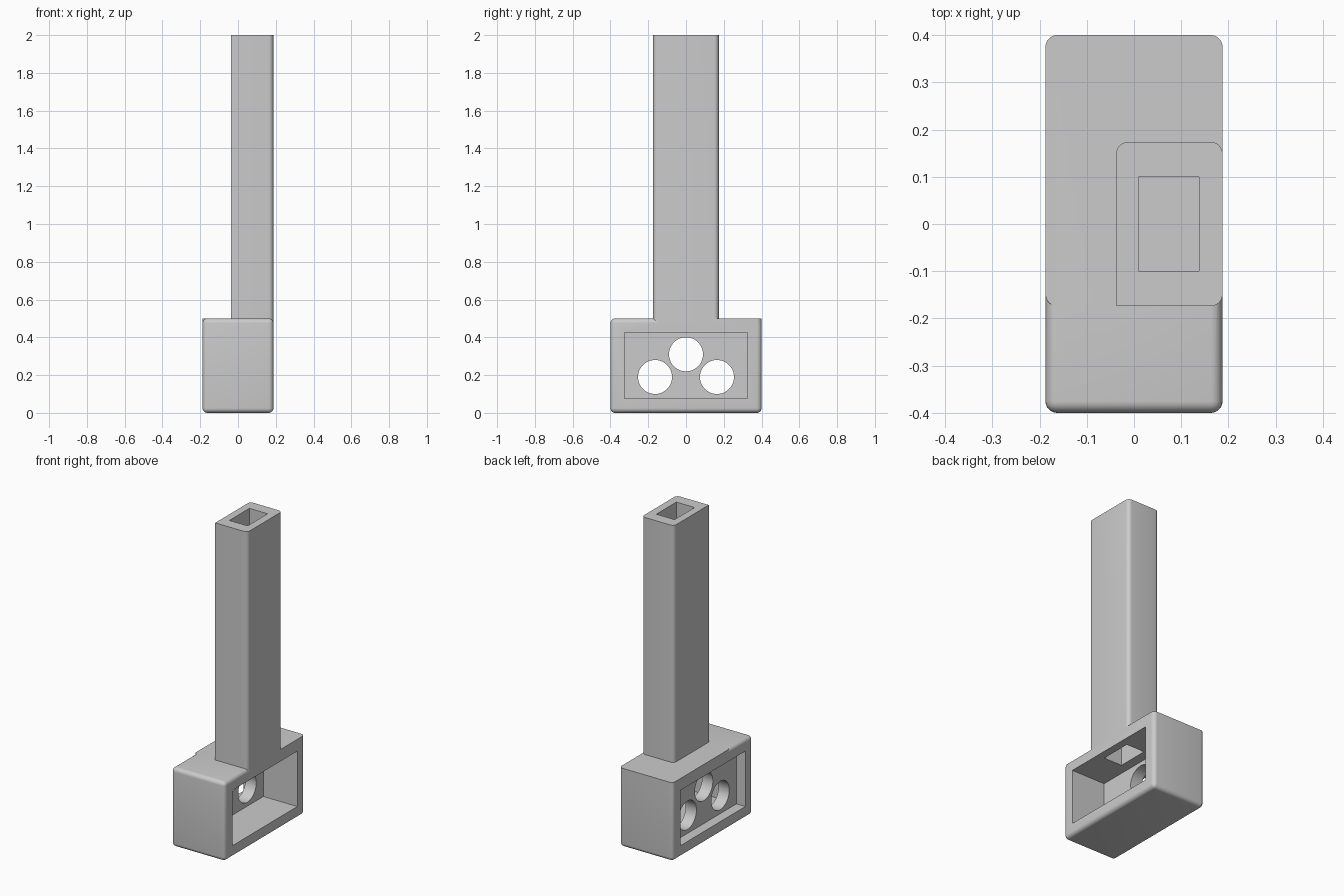
import bpy
import bmesh
import math
from mathutils import Matrix, Vector

default = bpy.data.objects.get("Cube")
if default:
    bpy.data.objects.remove(default)

RADIUS = 0.025

grey = bpy.data.materials.new("plain grey")
grey.use_nodes = True
COLOUR = (0.6, 0.6, 0.6, 1)
grey.diffuse_color = COLOUR
grey.node_tree.nodes["Principled BSDF"].inputs["Base Color"].default_value = COLOUR


def make_object(name, bm):
    bmesh.ops.recalc_face_normals(bm, faces=bm.faces)
    mesh = bpy.data.meshes.new(name)
    bm.to_mesh(mesh)
    bm.free()
    mesh.materials.append(grey)
    obj = bpy.data.objects.new(name, mesh)
    bpy.context.collection.objects.link(obj)
    return obj


def box(name, low, high, rounded=None):
    """Box between two corners; edges passing the rounded test are filleted."""
    low, high = Vector(low), Vector(high)
    bm = bmesh.new()
    place = Matrix.Translation((low + high) / 2) @ Matrix.Diagonal((high - low).to_4d())
    bmesh.ops.create_cube(bm, size=1, matrix=place)
    if rounded:
        edges = [e for e in bm.edges if rounded(e.verts[0].co, e.verts[1].co)]
        bmesh.ops.bevel(bm, geom=edges, offset=RADIUS, segments=6,
                        profile=0.5, affect='EDGES')
    return make_object(name, bm)


def cylinder_x(name, y, z, radius, low, high):
    bm = bmesh.new()
    place = Matrix.Translation(((low + high) / 2, y, z)) @ Matrix.Rotation(math.pi / 2, 4, 'Y')
    bmesh.ops.create_cone(bm, cap_ends=True, segments=48, radius1=radius,
                          radius2=radius, depth=high - low, matrix=place)
    return make_object(name, bm)


def combine(target, tool, operation):
    mod = target.modifiers.new(operation.lower(), 'BOOLEAN')
    mod.operation = operation
    mod.solver = 'EXACT'
    mod.object = tool
    bpy.context.view_layer.objects.active = target
    bpy.ops.object.modifier_apply(modifier=mod.name)
    bpy.data.objects.remove(tool)


def upright(a, b):
    return abs(a.z - b.z) > 0.01


def upright_except_one(a, b):
    return upright(a, b) and not (a.x < 0 and a.y < 0)


# Base block, rounded all over
W, L, H, T = 0.1875, 0.4, 0.5, 0.174
body = box("hollow_base_and_post", (-W, -L, 0), (W, L, H), lambda a, b: True)

# Square-edged top on the rear part, and the post standing on it
combine(body, box("rear_top_slab", (-W, -T, 0.45), (W, L, H), upright), 'UNION')
combine(body, box("post", (-0.0375, -T, 0.47), (W, T, 2), upright_except_one), 'UNION')

# Deep chamber, shallow recess opposite, and the bore up the post
cutters = [
    box("chamber", (-0.05, -0.325, 0.075), (0.3, 0.325, 0.425)),
    box("recess", (-0.3, -0.325, 0.075), (-0.125, 0.325, 0.425)),
    box("bore", (0.01, -0.1, 0.3), (0.1375, 0.1, 2.1)),
]

# Three round holes through the dividing wall
for y, z in ((0, 0.31), (-0.164, 0.19), (0.164, 0.19)):
    cutters.append(cylinder_x("round_hole", y, z, 0.09, -0.2, 0.1))

for cutter in cutters:
    combine(body, cutter, 'DIFFERENCE')

bpy.ops.object.select_all(action='DESELECT')
body.select_set(True)
bpy.context.view_layer.objects.active = body
bpy.ops.object.shade_smooth_by_angle(angle=math.radians(30))
